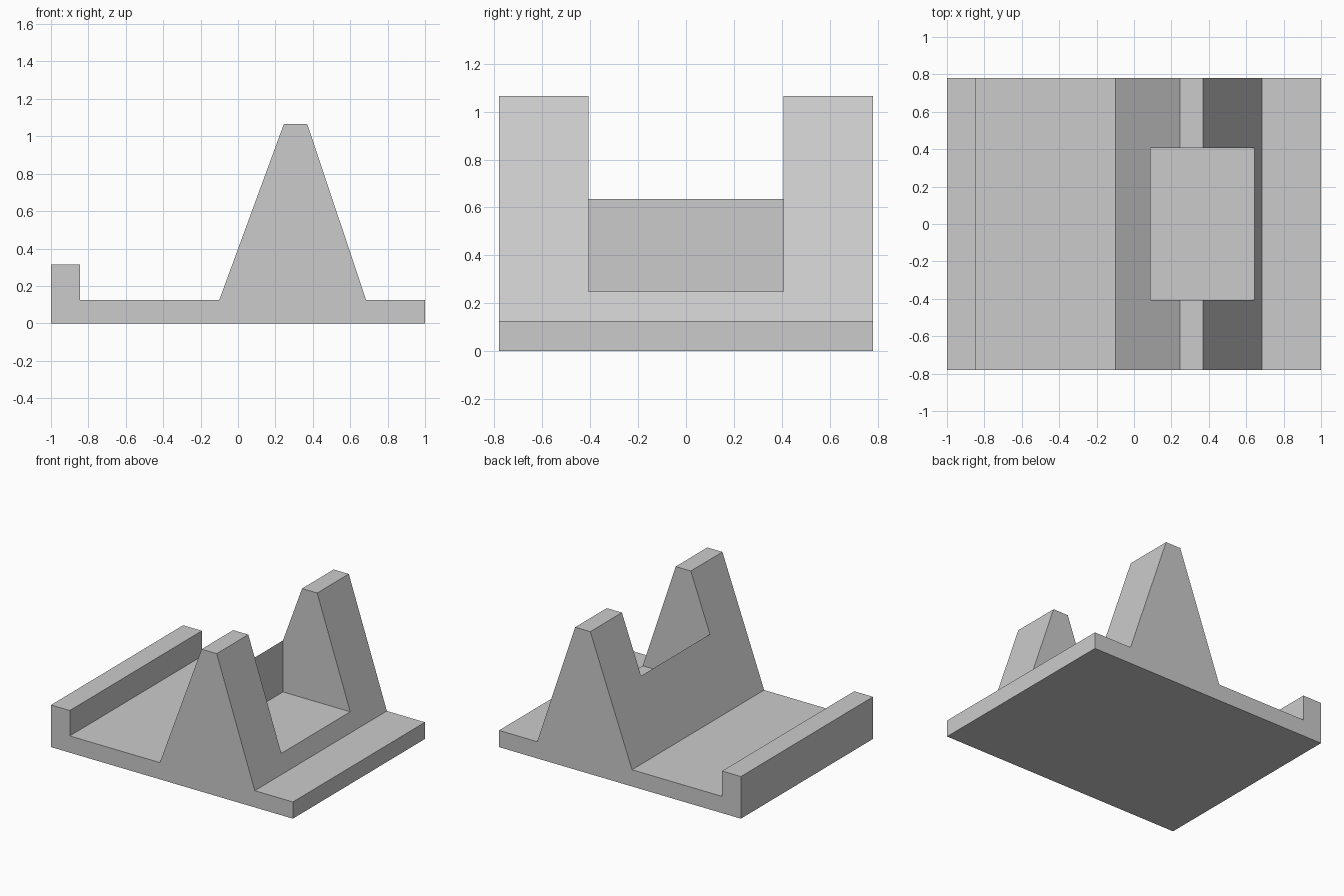
import bpy
import bmesh

cube = bpy.data.objects.get("Cube")
if cube:
    bpy.data.objects.remove(cube, do_unlink=True)

HALF_DEPTH = 0.78
NOTCH_HALF = 0.407

grey = bpy.data.materials.new("plain grey")
grey.use_nodes = True
colour = (0.6, 0.6, 0.6, 1)
grey.diffuse_color = colour
grey.node_tree.nodes["Principled BSDF"].inputs["Base Color"].default_value = colour


def extrude_profile(name, points, half):
    """Extrude an x-z outline along y, centred on y = 0."""
    bm = bmesh.new()
    face = bm.faces.new([bm.verts.new((x, -half, z)) for x, z in points])
    new = bmesh.ops.extrude_face_region(bm, geom=[face])["geom"]
    verts = [v for v in new if isinstance(v, bmesh.types.BMVert)]
    bmesh.ops.translate(bm, verts=verts, vec=(0, 2 * half, 0))
    bmesh.ops.recalc_face_normals(bm, faces=bm.faces)
    mesh = bpy.data.meshes.new(name)
    bm.to_mesh(mesh)
    bm.free()
    mesh.materials.append(grey)
    obj = bpy.data.objects.new(name, mesh)
    bpy.context.collection.objects.link(obj)
    return obj


# Base plate with raised lip and tapered ridge
stand = extrude_profile("cradle_stand", [
    (-1, 0), (1, 0), (1, 0.125), (0.685, 0.125), (0.37, 1.065),
    (0.245, 1.065), (-0.1, 0.125), (-0.845, 0.125), (-0.845, 0.315), (-1, 0.315),
], HALF_DEPTH)

# Notch that splits the ridge into two uprights and leaves a low rear wall
cutter = extrude_profile("notch_cutter", [
    (0.087, 0.25), (0.9, 0.25), (0.9, 1.3), (0.087, 1.3),
], NOTCH_HALF)
cutter.hide_render = True
cutter.hide_viewport = True

notch = stand.modifiers.new("Notch", "BOOLEAN")
notch.operation = "DIFFERENCE"
notch.solver = "EXACT"
notch.object = cutter

# Apply the cut and discard the helper
bpy.context.view_layer.objects.active = stand
stand.select_set(True)
bpy.ops.object.modifier_apply(modifier=notch.name)
bpy.data.objects.remove(cutter, do_unlink=True)
